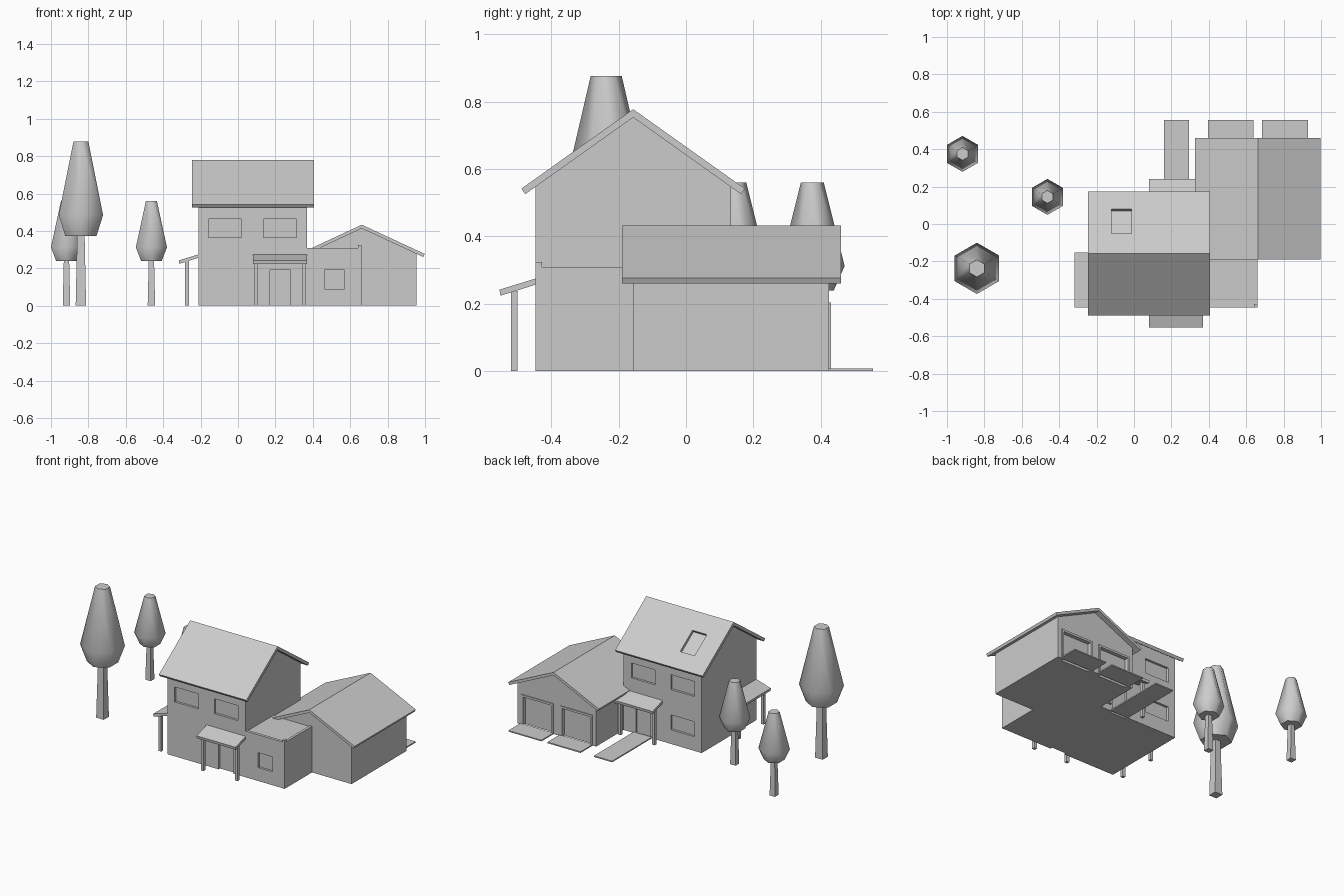
import bpy, bmesh, math
from mathutils import Matrix, Vector

if "Cube" in bpy.data.objects:
    bpy.data.objects.remove(bpy.data.objects["Cube"], do_unlink=True)

GREY = (0.6, 0.6, 0.6, 1)
grey = bpy.data.materials.new("plain_grey")
grey.use_nodes = True
grey.diffuse_color = GREY
grey.node_tree.nodes["Principled BSDF"].inputs["Base Color"].default_value = GREY


def finish(name, bm):
    bmesh.ops.recalc_face_normals(bm, faces=bm.faces)
    mesh = bpy.data.meshes.new(name)
    bm.to_mesh(mesh)
    bm.free()
    mesh.materials.append(grey)
    obj = bpy.data.objects.new(name, mesh)
    bpy.context.collection.objects.link(obj)
    return obj


def add_box(bm, x, y, z, turn=None):
    """Box from (min, max) ranges, optionally turned about its centre."""
    spans = (x, y, z)
    centre = Vector([(a + b) / 2 for a, b in spans])
    size = [b - a for a, b in spans]
    m = Matrix.Translation(centre) @ (turn or Matrix()) @ Matrix.Diagonal((*size, 1))
    bmesh.ops.create_cube(bm, size=1, matrix=m)


def boxes(name, *ranges):
    bm = bmesh.new()
    for r in ranges:
        add_box(bm, *r)
    return finish(name, bm)


def prism(name, profile, axis, start, end):
    """Extrude a (horizontal, z) profile along x or y."""
    bm = bmesh.new()
    place = (lambda h, z: (start, h, z)) if axis == "x" else (lambda h, z: (h, start, z))
    face = bm.faces.new([bm.verts.new(place(h, z)) for h, z in profile])
    made = bmesh.ops.extrude_face_region(bm, geom=[face])
    step = Vector((end - start, 0, 0) if axis == "x" else (0, end - start, 0))
    bmesh.ops.translate(bm, vec=step,
                        verts=[v for v in made["geom"] if isinstance(v, bmesh.types.BMVert)])
    return finish(name, bm)


def cut(obj, *ranges):
    """Recess openings into an object."""
    cutter = boxes("opening_cutter", *ranges)
    cutter.hide_render = True
    mod = obj.modifiers.new("openings", "BOOLEAN")
    mod.operation, mod.solver, mod.object = "DIFFERENCE", "EXACT", cutter
    bpy.context.view_layer.objects.active = obj
    bpy.ops.object.modifier_apply(modifier=mod.name)
    bpy.data.objects.remove(cutter, do_unlink=True)


def gable_walls(name, mid, half, eave, peak, axis, start, end):
    return prism(name, [(mid - half, 0), (mid + half, 0), (mid + half, eave),
                        (mid, peak), (mid - half, eave)], axis, start, end)


def gable_roof(name, mid, half, eave, peak, thick, axis, start, end):
    """Two sloping slabs with square-cut eaves."""
    slope = math.atan2(peak - eave, half)
    dx, dz = thick * math.sin(slope), thick * math.cos(slope)
    inner = half - dx
    return prism(name, [(mid - half, eave), (mid, peak), (mid + half, eave),
                        (mid + inner, eave - dz), (mid, peak - thick / math.cos(slope)),
                        (mid - inner, eave - dz)], axis, start, end)


# Main house
FRONT, BACK, MID = -0.447, 0.133, -0.157
house = gable_walls("house_walls", MID, 0.29, 0.55, 0.755, "x", -0.21, 0.37)
front_in, back_in = (FRONT - 0.1, FRONT + 0.015), (BACK - 0.015, BACK + 0.1)
left_win, right_win, upper, lower = (-0.157, 0.02), (0.137, 0.313), (0.365, 0.465), (0.095, 0.195)
cut(house,
    (left_win, front_in, upper), (right_win, front_in, upper),
    (left_win, back_in, upper), (right_win, back_in, upper),
    (left_win, back_in, lower),
    ((0.17, 0.28), front_in, (-0.1, 0.19)),
    ((0.17, 0.28), back_in, (-0.1, 0.19)))

house_roof = gable_roof("house_roof", MID, 0.332, 0.542, 0.778, 0.02, "x", -0.245, 0.405)
pitch = math.atan2(0.236, 0.332)
cut(house_roof, ((-0.12, -0.013), (-0.065, 0.095), (0.637, 0.673),
                 Matrix.Rotation(-pitch, 4, "X")))

# Garage wing with two doors at the back
garage = gable_walls("garage_walls", 0.662, 0.292, 0.28, 0.413, "y", -0.158, 0.425)
doors = [(0.41, 0.62), (0.70, 0.91)]
cut(garage, *[(d, (0.405, 0.5), (-0.1, 0.19)) for d in doors])
gable_roof("garage_roof", 0.662, 0.336, 0.277, 0.433, 0.018, "y", -0.19, 0.46)
for i, (a, b) in enumerate(doors):
    depth = (0.42, 0.431)
    boxes(f"garage_door_frame_{i + 1}",
          ((a - 0.014, a), depth, (0, 0.204)),
          ((b, b + 0.014), depth, (0, 0.204)),
          ((a, b), depth, (0.19, 0.204)))
    boxes(f"driveway_{i + 1}", ((a - 0.015, b + 0.02), (0.425, 0.555), (0, 0.008)))
boxes("back_path", ((0.16, 0.295), (BACK, 0.555), (0, 0.008)))

# Flat-roofed extension with a low rim and corner block
extension = boxes("extension_walls", ((0.365, 0.66), (FRONT, -0.15), (0, 0.31)))
cut(extension,
    ((0.463, 0.57), front_in, (0.09, 0.19)),
    ((0.3, 0.643), (FRONT + 0.02, 0), (0.304, 0.4)))
boxes("extension_corner", ((0.642, 0.66), (FRONT, FRONT + 0.02), (0.3, 0.324)))


# Porches: a sloping slab on two posts
def porch(name, axis, wall, out, start, end):
    edge = wall + out * 0.107
    prism(name + "_roof", [(wall - out * 0.01, 0.278), (edge, 0.242),
                           (edge - out * 0.003, 0.224), (wall - out * 0.01, 0.26)],
          axis, start, end)
    across = sorted((wall + out * 0.053, wall + out * 0.073))
    for side, a in (("first", start + 0.008), ("second", end - 0.028)):
        along = (a, a + 0.02)
        xy = (along, across) if axis == "x" else (across, along)
        boxes(f"{name}_{side}_post", (*xy, (0, 0.238)))


porch("front_porch", "x", FRONT, -1, 0.08, 0.37)
porch("back_porch", "x", BACK, 1, 0.08, 0.37)
porch("side_porch", "y", -0.21, -1, FRONT, -0.152)


# Trees: six-sided crown on a tapering square trunk
def tree(name, x, y, trunk, rings):
    bm = bmesh.new()
    loops = []
    for radius, z in rings:
        loops.append([bm.verts.new((x + radius * math.sin(k * math.pi / 3),
                                    y + radius * math.cos(k * math.pi / 3), z))
                      for k in range(6)])
    for low, high in zip(loops, loops[1:]):
        for k in range(6):
            n = (k + 1) % 6
            bm.faces.new((low[k], low[n], high[n], high[k]))
    bm.faces.new(loops[0])
    bm.faces.new(loops[-1])
    crown = finish(name + "_crown", bm)
    bpy.ops.object.select_all(action="DESELECT")
    crown.select_set(True)
    bpy.context.view_layer.objects.active = crown
    bpy.ops.object.shade_smooth_by_angle(angle=math.radians(61))

    height = rings[0][1] + 0.01
    bm = bmesh.new()
    bmesh.ops.create_cone(bm, cap_ends=True, segments=4, radius1=trunk * 1.41,
                          radius2=trunk, depth=height,
                          matrix=Matrix.Translation((x, y, height / 2))
                          @ Matrix.Rotation(math.pi / 4, 4, "Z"))
    finish(name + "_trunk", bm)


small = [(0.064, 0.24), (0.096, 0.312), (0.034, 0.56)]
large = [(0.096, 0.372), (0.137, 0.485), (0.046, 0.877)]
tree("back_tree", -0.917, 0.375, 0.02, small)
tree("middle_tree", -0.463, 0.145, 0.02, small)
tree("tall_tree", -0.84, -0.237, 0.028, large)
